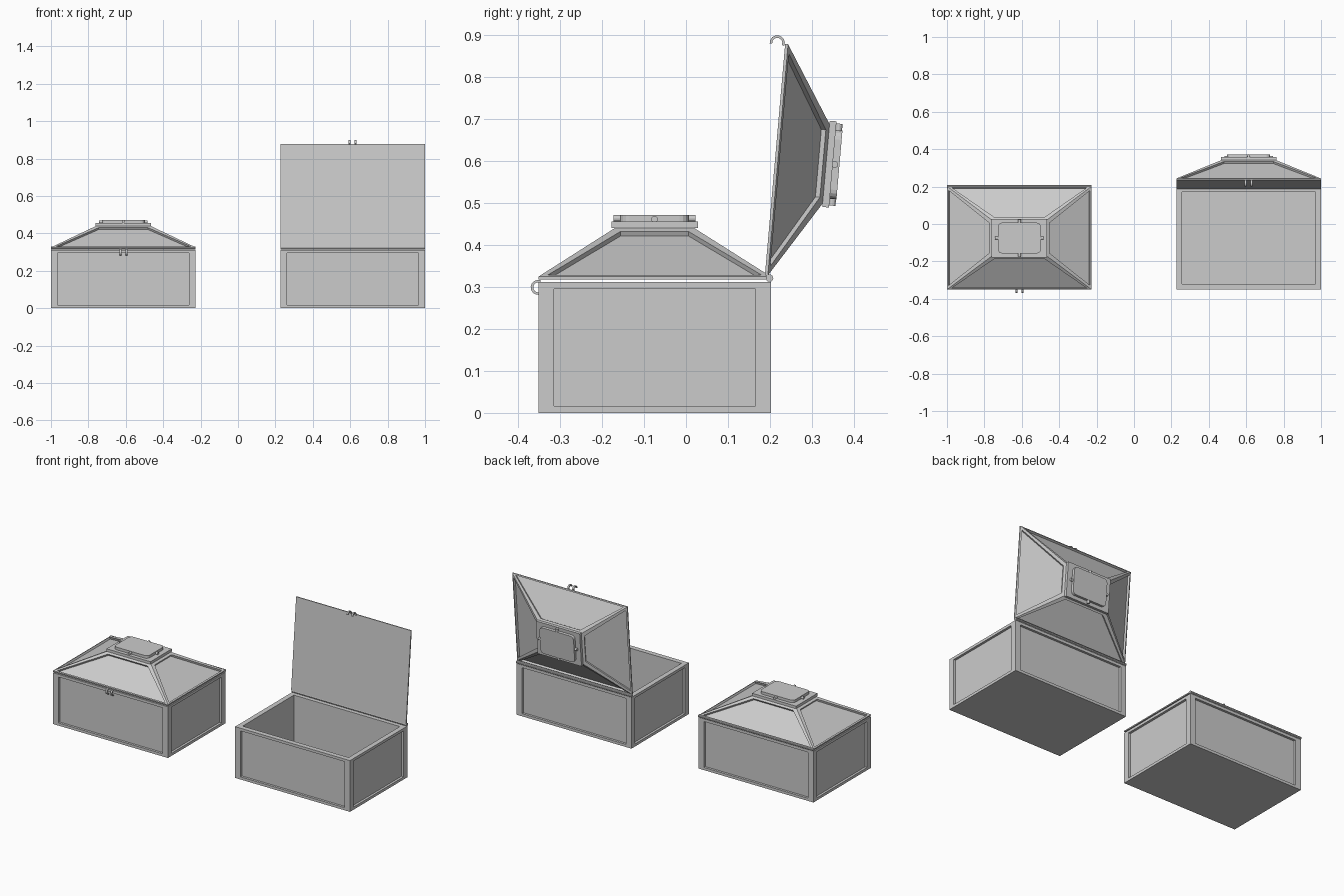
import bpy, bmesh, math
from mathutils import Matrix, Vector

cube = bpy.data.objects.get("Cube")
if cube:
    bpy.data.objects.remove(cube)

grey = bpy.data.materials.new("plain grey")
grey.use_nodes = True
COLOUR = (0.6, 0.6, 0.6, 1)
grey.diffuse_color = COLOUR
grey.node_tree.nodes["Principled BSDF"].inputs["Base Color"].default_value = COLOUR

W, Y0, Y1, H = 0.387, -0.351, 0.202, 0.312   # half width, front, back, body height
YC, D = (Y0 + Y1) / 2, (Y1 - Y0) / 2
CAP_Y = -0.075


def finish(bm, name, matrix):
    bmesh.ops.recalc_face_normals(bm, faces=bm.faces)
    mesh = bpy.data.meshes.new(name)
    bm.to_mesh(mesh)
    bm.free()
    mesh.materials.append(grey)
    obj = bpy.data.objects.new(name, mesh)
    obj.matrix_world = matrix
    bpy.context.collection.objects.link(obj)
    return obj


def ring(bm, hx, hy, yc, z):
    return [bm.verts.new((sx * hx, yc + sy * hy, z))
            for sx, sy in ((-1, -1), (1, -1), (1, 1), (-1, 1))]


def bridge(bm, a, b):
    n = len(a)
    return [bm.faces.new((a[i], a[(i + 1) % n], b[(i + 1) % n], b[i])) for i in range(n)]


def recess(bm, faces, border, side, depth):
    """Frame each face and sink its middle."""
    bm.normal_update()
    for f in faces:
        bmesh.ops.inset_individual(bm, faces=[f], thickness=border)
        normal, centre = f.normal.copy(), f.calc_center_median()
        across = Vector((-normal.y, normal.x, 0)).normalized()
        for v in f.verts:
            v.co -= across * math.copysign(side, (v.co - centre).dot(across))
        bmesh.ops.inset_individual(bm, faces=[f], thickness=0)
        for v in f.verts:
            v.co -= normal * depth


# Open-topped body with four framed walls
def body(name, matrix):
    bm = bmesh.new()
    t = 0.03
    low, top = ring(bm, W, D, YC, 0), ring(bm, W, D, YC, H)
    rim, floor = ring(bm, W - t, D - t, YC, H), ring(bm, W - t, D - t, YC, t)
    bm.faces.new(low[::-1])
    walls = bridge(bm, low, top)
    bridge(bm, top, rim)
    bridge(bm, rim, floor)
    bm.faces.new(floor)
    recess(bm, walls, 0.023, 0.02, 0.014)
    finish(bm, name, matrix)


# Sloping lid with framed panels and a raised cap
def lid(name, matrix):
    bm = bmesh.new()
    low, edge = ring(bm, W, D, YC, 0.318), ring(bm, W, D, YC, 0.325)
    shoulder = ring(bm, 0.145, 0.095, CAP_Y, 0.44)
    bm.faces.new(low[::-1])
    bridge(bm, low, edge)
    slopes = bridge(bm, edge, shoulder)
    bm.faces.new(shoulder)
    recess(bm, slopes, 0.02, 0.005, 0.012)
    finish(bm, name, matrix)

    bm = bmesh.new()
    a, b = ring(bm, 0.148, 0.103, CAP_Y, 0.44), ring(bm, 0.148, 0.103, CAP_Y, 0.456)
    bm.faces.new(a[::-1])
    bridge(bm, a, b)
    bm.faces.new(b)
    finish(bm, name + "_cap", matrix)


# Rounded top plate
def plate(name, matrix):
    bm = bmesh.new()
    hx, hy, r = 0.115, 0.082, 0.022
    rows = []
    for z in (0.456, 0.472):
        row = []
        for i, (sx, sy) in enumerate(((1, 1), (-1, 1), (-1, -1), (1, -1))):
            for k in range(5):
                ang = (i + k / 4) * math.pi / 2
                row.append(bm.verts.new((sx * (hx - r) + r * math.cos(ang),
                                         CAP_Y + sy * (hy - r) + r * math.sin(ang), z)))
        rows.append(row)
    bm.faces.new(rows[0][::-1])
    bridge(bm, *rows)
    bm.faces.new(rows[1])
    finish(bm, name, matrix)


def rod(name, matrix, centre, turn, radius, length, sides):
    bm = bmesh.new()
    bmesh.ops.create_cone(bm, cap_ends=True, segments=sides, radius1=radius,
                          radius2=radius, depth=length,
                          matrix=Matrix.Translation(centre) @ turn)
    finish(bm, name, matrix)


# Curved latch hooks swept from a short arc
def hook(name, matrix, x):
    bm = bmesh.new()
    rows = []
    for k in range(9):
        a = math.radians(70 + 210 * k / 8)
        rows.append([bm.verts.new((x + s * 0.005, -0.352 + r * math.cos(a),
                                   0.299 + r * math.sin(a)))
                     for s, r in ((-1, 0.018), (1, 0.018), (1, 0.012), (-1, 0.012))])
    for p, q in zip(rows, rows[1:]):
        bridge(bm, p, q)
    bm.faces.new(rows[0])
    bm.faces.new(rows[-1])
    finish(bm, name, matrix)


along_x = Matrix.Rotation(math.pi / 2, 4, 'Y')
along_y = Matrix.Rotation(math.pi / 2, 4, 'X')


def chest(label, x, swing):
    base = Matrix.Translation((x, 0, 0))
    body(label + "_body", base)
    rod(label + "_hinge_rod", base, (0, 0.199, 0.321), along_x, 0.009, 2 * W, 10)
    move = base @ swing
    lid(label + "_lid", move)
    plate(label + "_top_plate", move)
    for i, s in enumerate((-1, 1)):
        rod(f"{label}_side_pin_{i}", move, (s * 0.119, CAP_Y, 0.461), along_x, 0.008, 0.02, 12)
        rod(f"{label}_end_pin_{i}", move, (0, CAP_Y + s * 0.088, 0.463), along_y, 0.008, 0.02, 12)
        hook(f"{label}_latch_hook_{i}", move, s * 0.016)


chest("closed_chest", -0.613, Matrix.Identity(4))
opened = (Matrix.Translation((0, 0.188, 0.328)) @ Matrix.Rotation(math.radians(-95), 4, 'X')
          @ Matrix.Translation((0, -Y1, -0.318)))
chest("open_chest", 0.613, opened)
